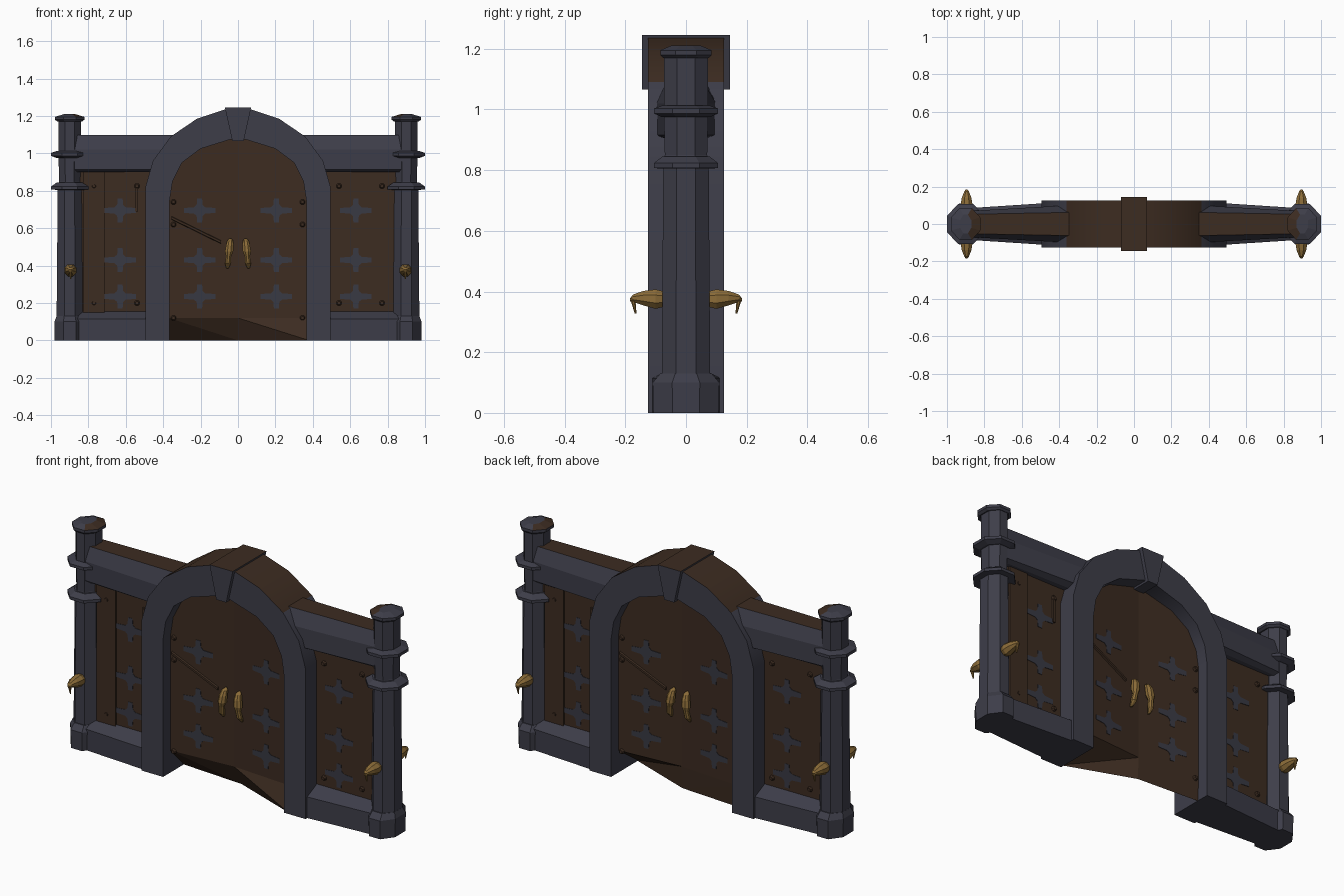
import bpy, bmesh, math

if "Cube" in bpy.data.objects:
    bpy.data.objects.remove(bpy.data.objects["Cube"])


def material(name, rgb):
    m = bpy.data.materials.new(name)
    m.use_nodes = True
    m.diffuse_color = (*rgb, 1)
    bsdf = next(n for n in m.node_tree.nodes if n.type == 'BSDF_PRINCIPLED')
    bsdf.inputs["Base Color"].default_value = (*rgb, 1)
    bsdf.inputs["Roughness"].default_value = 0.8
    return m


STONE = material("slate stone", (0.047, 0.047, 0.066))
WOOD = material("dark wood", (0.046, 0.025, 0.015))
IRON = material("grey iron", (0.040, 0.041, 0.056))
BRASS = material("old brass", (0.26, 0.15, 0.04))


def finish(name, bm, mats, rule=None, smooth=False):
    bmesh.ops.recalc_face_normals(bm, faces=bm.faces)
    if rule:
        for f in bm.faces:
            f.material_index = int(rule(f))
    mesh = bpy.data.meshes.new(name)
    bm.to_mesh(mesh)
    bm.free()
    ob = bpy.data.objects.new(name, mesh)
    bpy.context.collection.objects.link(ob)
    for m in mats:
        mesh.materials.append(m)
    if smooth:
        bpy.ops.object.select_all(action='DESELECT')
        ob.select_set(True)
        bpy.context.view_layer.objects.active = ob
        bpy.ops.object.shade_smooth_by_angle(angle=math.radians(28))


def loft(name, rings, mats, rule=None, smooth=False):
    """Skin a list of equal-length closed rings and cap both ends."""
    bm = bmesh.new()
    vs = [[bm.verts.new(p) for p in r] for r in rings]
    n = len(vs[0])
    for a, b in zip(vs, vs[1:]):
        for i in range(n):
            j = (i + 1) % n
            bm.faces.new((a[i], a[j], b[j], b[i]))
    bm.faces.new(vs[0])
    bm.faces.new(vs[-1])
    finish(name, bm, mats, rule, smooth)


def octagon(rx, ry):
    k = [math.radians(22.5 + 45 * i) for i in range(8)]
    return [(rx * math.cos(a) * 1.08, ry * math.sin(a) * 1.08) for a in k]


def box(name, x0, x1, y0, y1, z0, z1, mat):
    ring = [(x0, y0), (x1, y0), (x1, y1), (x0, y1)]
    loft(name, [[(x, y, z) for x, y in ring] for z in (z0, z1)], [mat])


# Half outlines of the arch, from the ground to the crown
OUTER = [(.495, 0), (.495, .82), (.455, .96), (.36, 1.09), (.22, 1.185), (.07, 1.235)]
INNER = [(.365, 0), (.365, .75), (.35, .85), (.30, .95), (.2, 1.025), (.04, 1.075)]


def both(half):
    return half + [(-x, z) for x, z in reversed(half)]


def arch_ring(o, i, d):
    return [(i[0], -d, i[1]), (o[0], -d, o[1]), (o[0], d, o[1]), (i[0], d, i[1])]


def roof_wood(f):
    return f.normal.z > .3 and f.calc_center_median().z > 1.1


loft("arch", [arch_ring(o, i, .125) for o, i in zip(both(OUTER), both(INNER))],
     [STONE, WOOD], roof_wood, True)
loft("keystone", [arch_ring((s * .07, 1.245), (s * .03, 1.065), .145) for s in (-1, 1)],
     [STONE, WOOD], roof_wood)


# Double door: two tilted leaves per side, closing to a folded bottom edge
def door_y(x):
    return .035 + .07 * abs(x)


bm = bmesh.new()
foot = [bm.verts.new(p) for p in ((-.38, .055, 0), (0, .03, 0), (.38, -.11, 0))]
for s in (-1, 1):
    sill = [bm.verts.new((x, s * door_y(x), .12)) for x in (-.37, 0, .37)]
    top = bm.verts.new((0, s * door_y(0), 1.09))
    for k, side in ((0, -1), (2, 1)):
        rim = [bm.verts.new((side * x, s * door_y(x), z + .01)) for x, z in INNER[1:]]
        bm.faces.new([sill[1], sill[k]] + rim + [top])
    for k in (0, 1):
        bm.faces.new((sill[k], sill[k + 1], foot[k + 1]))
        bm.faces.new((sill[k], foot[k + 1], foot[k]))
finish("double_door", bm, [WOOD])

PANEL_Y = .028


def surface(x):
    return door_y(x) if abs(x) < .4 else PANEL_Y


# Four-armed iron plates
QUARTER = [(.085, .013), (.03, .017), (.016, .03), (.013, .065)]


def cross_plate(cx, cz, s):
    pts = []
    for mx, mz in ((1, 1), (-1, 1), (-1, -1), (1, -1)):
        q = [(mx * x, mz * z) for x, z in QUARTER]
        pts += q if mx * mz > 0 else q[::-1]
    rings = [[(cx + x, s * (surface(cx + x) + d), cz + z) for x, z in pts]
             for d in (-.002, .002)]
    loft("cross_plate", rings, [IRON])


def bolt(cx, cz, s):
    rings = [[(cx + x, s * (surface(cx) + d), cz + z) for x, z in octagon(r, r)]
             for d, r in ((0, .014), (.012, .008))]
    loft("bolt", rings, [WOOD])


def span(name, side, start, profile, mats, rule=None):
    """Wall section that is deeper by the arch than by the pillar."""
    rings = []
    for x, k in ((start, 1), (.88, 0)):
        half = [(a + (b - a) * k, z) for a, b, z in profile]
        rings.append([(side * x, y, z) for y, z in half]
                     + [(side * x, -y, z) for y, z in reversed(half)])
    loft(name, rings, mats, rule)


def pillar(side):
    def stack(name, levels, mats=(STONE,), rule=None):
        loft(name, [[(side * .9 + x, y, z) for x, y in octagon(rx, ry)]
                    for rx, ry, z in levels], mats, rule)

    def inner_top(f):
        return f.normal.z > .3 and f.normal.x * side < -.05

    stack("pillar_base", [(.08, .108, 0), (.082, .11, .1), (.07, .085, .13)])
    stack("pillar_shaft", [(.07, .08, .12), (.064, .075, .82), (.056, .07, .85),
                           (.06, .073, .98), (.06, .073, 1.18)])
    for z in (.815, .995):
        low = z < .9
        stack("pillar_collar", [(.07, .08, z - .02 + .01 * low), (.1, .106, z - .008),
                                (.1, .106, z + .008), (.068, .078, z + .03 - .012 * (not low))])
    stack("pillar_cap", [(.066, .076, 1.17), (.079, .085, 1.18), (.079, .085, 1.195),
                         (.03, .05, 1.21)], (STONE, WOOD), inner_top)


def sconce(x, s):
    # Flattened pointed cup with a hanging hook
    levels = ((.06, .02, .022, .375), (.10, .032, .032, .375), (.14, .026, .024, .378),
              (.175, .012, .012, .378), (.185, .004, .004, .372))
    loft("sconce", [[(x + a, s * y, zc + b) for a, b in octagon(rx, rz)]
                    for y, rx, rz, zc in levels], [BRASS])
    loft("sconce_hook", [[(x + a, s * (y + b), z) for a, b in octagon(r, r)]
                         for y, z, r in ((.176, .378, .009), (.166, .328, .003))], [BRASS])


for side in (-1, 1):
    pillar(side)
    # Wall parts between pillar and arch
    span("wall_panel", side, .42, [(PANEL_Y, PANEL_Y, .05), (PANEL_Y, PANEL_Y, 1.0)], [WOOD])
    span("wall_base", side, .42, [(.085, .115, 0), (.085, .115, .115), (.028, .028, .155)],
         [STONE])
    span("wall_beam", side, .345, [(.05, .06, .9), (.07, .1, .915), (.07, .1, 1.02),
                                   (.052, .062, 1.098)], [STONE, WOOD],
         lambda f: f.normal.z > .9)
    for s in (-1, 1):
        # Bolts and plates on each face
        for x in (.54, .77):
            for z in (.2, .825):
                bolt(side * x, z, s)
        for z in (.12, .62, .74):
            bolt(side * .345, z, s)
        for x in (.205, .63):
            for z in (.235, .43, .695):
                cross_plate(side * x, z, s)
        sconce(side * .895, s)
        # Sculpted pull handle
        levels = ((.385, .006, .045), (.41, .015, .062), (.45, .014, .07), (.475, .022, .068),
                  (.51, .02, .064), (.535, .015, .055), (.545, .005, .045))
        loft("pull_handle", [[(side * (.049 - (z - .46) * .1) + x, s * (yc + y), z)
                              for x, y in octagon(r, r)] for z, r, yc in levels], [BRASS])
        # Raised board, latch bar and slanted hinge strap on one end of each face
        if side == s:
            y0, y1 = sorted((s * .025, s * (PANEL_Y + .009)))
            a, b = sorted((side * .715, side * .83))
            box("edge_board", a, b, y0, y1, .14, .92, WOOD)
            a, b = sorted((side * .535, side * .55))
            box("latch_bar", a, b, y0, y1, .69, .84, WOOD)
            loft("hinge_strap", [[(side * x, s * (door_y(x) + d), z + h) for d, h in
                                  ((-.01, -.012), (.009, -.006), (.009, .006), (-.01, .012))]
                                 for x, z in ((.355, .655), (.09, .525))], [WOOD])
